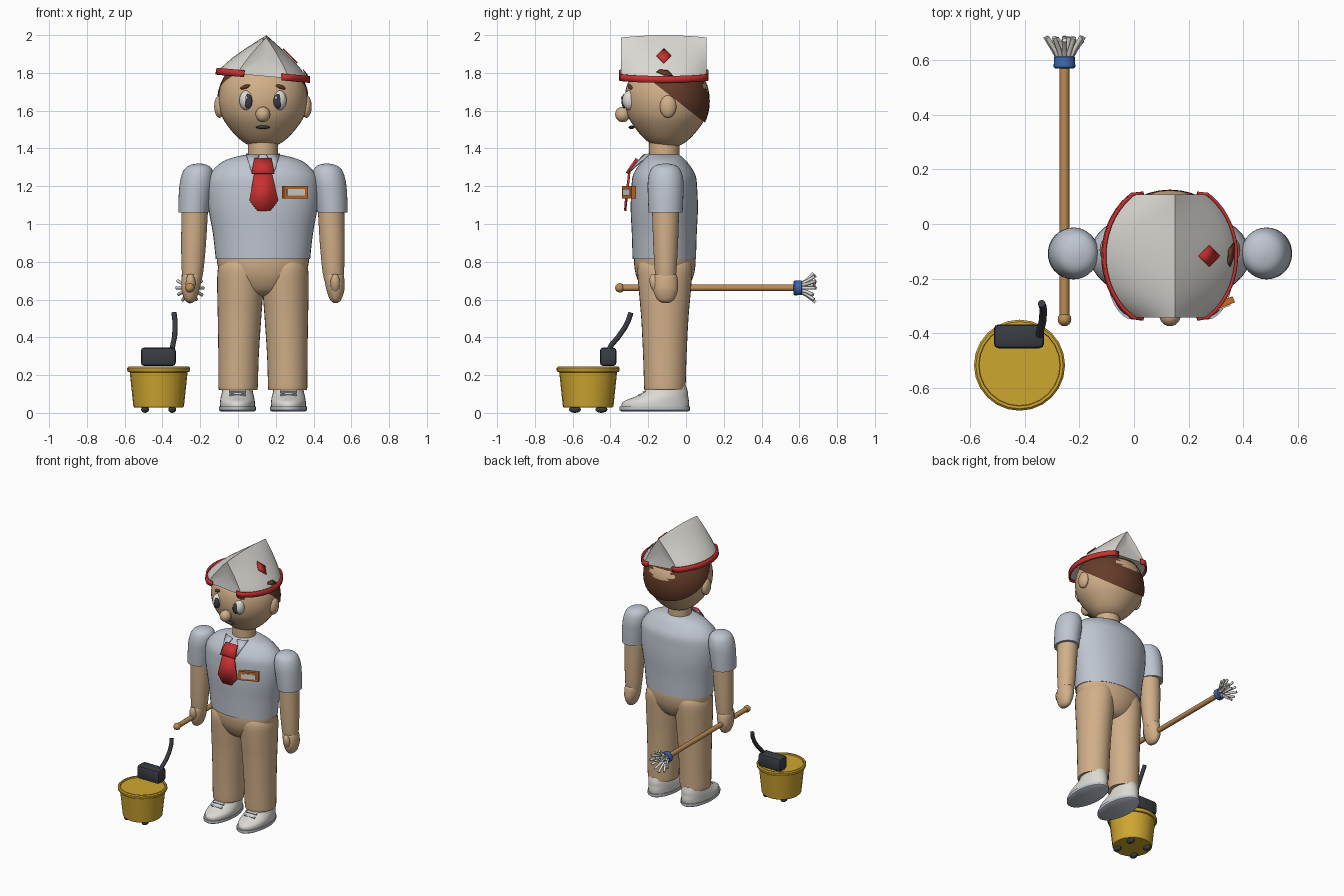
import bpy, bmesh, math, random
from mathutils import Vector

if "Cube" in bpy.data.objects:
    bpy.data.objects.remove(bpy.data.objects["Cube"])

random.seed(4)
CX = 0.132  # centre line of the figure


def mat(name, r, g, b):
    m = bpy.data.materials.new(name)
    m.diffuse_color = (r, g, b, 1)
    m.use_nodes = True
    m.node_tree.nodes["Principled BSDF"].inputs["Base Color"].default_value = m.diffuse_color
    return m


TAN = mat("tan", .64, .43, .25)
SHIRT = mat("shirt_grey", .52, .56, .63)
WHITE = mat("off_white", .72, .70, .66)
RED = mat("red", .58, .03, .03)
BROWN = mat("hair_brown", .13, .045, .022)
YELLOW = mat("yellow", .62, .38, .03)
BLUE = mat("blue", .05, .14, .42)
DARK = mat("charcoal", .04, .046, .056)
WOOD = mat("wood", .50, .26, .09)
ORANGE = mat("orange", .58, .15, .02)


def finish(name, bm, m, angle=40):
    me = bpy.data.meshes.new(name)
    bmesh.ops.recalc_face_normals(bm, faces=bm.faces)
    bm.to_mesh(me)
    bm.free()
    me.materials.append(m)
    me.shade_smooth()
    me.set_sharp_from_angle(angle=math.radians(angle))
    ob = bpy.data.objects.new(name, me)
    bpy.context.collection.objects.link(ob)
    return ob


def loft(name, m, rows, n=32, sub=4, angle=40):
    """Stack ellipses (z, cx, cy, rx, ry), smoothed between rows, with caps."""
    full = []
    for i in range(len(rows) - 1):
        p = [Vector(rows[max(0, min(len(rows) - 1, i + k))]) for k in (-1, 0, 1, 2)]
        for j in range(sub):
            t = j / sub
            full.append(p[1] + .5 * t * ((p[2] - p[0]) + t * (2 * p[0] - 5 * p[1] + 4 * p[2] - p[3]
                        + t * (3 * (p[1] - p[2]) + p[3] - p[0]))))
    full.append(Vector(rows[-1]))
    bm = bmesh.new()
    rings = [[bm.verts.new((x + rx * math.cos(a * math.tau / n), y + ry * math.sin(a * math.tau / n), z))
              for a in range(n)] for z, x, y, rx, ry in full]
    for a, b in zip(rings, rings[1:]):
        for i in range(n):
            bm.faces.new((a[i], a[(i + 1) % n], b[(i + 1) % n], b[i]))
    bm.faces.new(rings[0][::-1])
    bm.faces.new(rings[-1])
    return finish(name, bm, m, angle)


def ball(name, m, loc, size, rot=(0, 0, 0), seg=24):
    bm = bmesh.new()
    bmesh.ops.create_uvsphere(bm, u_segments=seg, v_segments=seg // 2 + 2, radius=1)
    bmesh.ops.scale(bm, vec=size, verts=bm.verts)
    ob = finish(name, bm, m)
    ob.location, ob.rotation_euler = loc, rot
    return ob


def box(name, m, loc, size, rot=(0, 0, 0), bevel=0):
    bm = bmesh.new()
    bmesh.ops.create_cube(bm, size=1)
    bmesh.ops.scale(bm, vec=size, verts=bm.verts)
    if bevel:
        bmesh.ops.bevel(bm, geom=bm.edges[:], offset=bevel, segments=2, affect='EDGES', profile=.5)
    ob = finish(name, bm, m, 30)
    ob.location, ob.rotation_euler = loc, rot
    return ob


def tube(name, m, pts, r):
    cu = bpy.data.curves.new(name, 'CURVE')
    cu.dimensions, cu.bevel_depth, cu.bevel_resolution, cu.use_fill_caps = '3D', r, 3, True
    sp = cu.splines.new('POLY')
    sp.points.add(len(pts) - 1)
    for p, co in zip(sp.points, pts):
        p.co = (*co, 1)
    cu.materials.append(m)
    ob = bpy.data.objects.new(name, cu)
    bpy.context.collection.objects.link(ob)
    return ob


def sheet(name, m, faces, thick=.008):
    """Thin plate made from a few polygons."""
    bm = bmesh.new()
    for f in faces:
        bm.faces.new([bm.verts.new(p) for p in f])
    bmesh.ops.remove_doubles(bm, verts=bm.verts, dist=1e-4)
    ob = finish(name, bm, m, 30)
    mod = ob.modifiers.new("thickness", 'SOLIDIFY')
    mod.thickness, mod.offset = thick, 0
    return ob


# Head, neck and hair
loft("head", TAN, [(z, CX, -.1, r, r * .95) for z, r in (
    (1.405, .03), (1.42, .08), (1.45, .125), (1.5, .172), (1.56, .213), (1.62, .232), (1.68, .235),
    (1.74, .222), (1.8, .185), (1.85, .12), (1.87, .03))], 40, 3)
loft("neck", TAN, [(1.33, CX, -.115, .08, .08), (1.45, CX, -.115, .08, .08)])
bm = bmesh.new()
bmesh.ops.create_uvsphere(bm, u_segments=40, v_segments=24, radius=1)
bmesh.ops.scale(bm, vec=(.243, .226, .245), verts=bm.verts)
bmesh.ops.translate(bm, vec=(CX, -.1, 1.65), verts=bm.verts)
for co, no in (((0, -.18, 1.755), (0, -.225, -.29)), ((0, 0, 1.83), (0, 0, 1))):
    bmesh.ops.bisect_plane(bm, geom=bm.verts[:] + bm.edges[:] + bm.faces[:], plane_co=co,
                           plane_no=no, clear_outer=True)
finish("hair", bm, BROWN)

# Face
ball("nose", TAN, (CX, -.335, 1.58), (.039, .04, .041))
ball("mouth", DARK, (CX, -.288, 1.512), (.037, .016, .009))
for s in (-1, 1):
    ball("ear", TAN, (CX + s * .23, -.095, 1.622), (.028, .044, .06))
    ball("eye_white", WHITE, (CX + s * .089, -.298, 1.655), (.036, .038, .052), (0, 0, s * .2))
    ball("iris", DARK, (CX + s * .078, -.327, 1.65), (.022, .014, .038), (0, 0, s * .15))
    ball("eye_glint", WHITE, (CX + s * .078 - .008, -.340, 1.668), (.006, .004, .008), seg=12)
    ball("eyebrow", BROWN, (CX + s * .094, -.292, 1.725), (.029, .014, .011), (0, s * .3, s * .35))


# Folded cap, tilted to one side
def cap_pt(u, h, side, off=0):
    w = .24 * math.sqrt(1 - (.83 * u) ** 2)
    return (side * (w * (1 - h ** 1.25) + off), u * .226, h * (.217 - .012 * u * u))


def place_cap(ob):
    ob.location, ob.rotation_euler = (CX, -.117, 1.783), (0, math.radians(5), 0)


bm = bmesh.new()
N, H = 16, 8
rows = []
for i in range(N + 1):
    u = 2 * i / N - 1
    rows.append([bm.verts.new(cap_pt(u, j / H, -1)) for j in range(H)] +
                [bm.verts.new(cap_pt(u, j / H, 1)) for j in range(H, -1, -1)])
for a, b in zip(rows, rows[1:]):
    for k in range(2 * H):
        bm.faces.new((a[k], a[k + 1], b[k + 1], b[k]))
for end, row, d in ((-1, rows[0], .02), (1, rows[-1], .02)):  # creased end panels
    crease = bm.verts.new((0, end * (.226 - d), .10))
    for k in range(2 * H):
        bm.faces.new((row[k], row[k + 1], crease))
    bm.faces.new((row[-1], row[0], crease))
bm.faces.new([r[0] for r in rows] + [r[-1] for r in reversed(rows)])
place_cap(finish("cap", bm, WHITE, 35))
for s in (-1, 1):
    line = [cap_pt(2 * i / N - 1, 0, s, .006) for i in range(N + 1)]
    line = [(s * .1, -.232, 0)] + line + [(s * .1, .230, 0)]
    place_cap(sheet("cap_band", RED, [[(a[0], a[1], -.014), (b[0], b[1], -.014), (b[0] * .985, b[1], .022),
              (a[0] * .985, a[1], .022)] for a, b in zip(line, line[1:])], .012))
place_cap(sheet("cap_diamond", RED, [[cap_pt(u, h, 1, .009) for u, h in
          ((-.17, .55), (0, .39), (.17, .55), (0, .71))]], .006))
place_cap(sheet("cap_pin", BROWN, [[cap_pt(u, h, 1, .01) for u, h in
          ((-.17, .19), (.0, .12), (.21, .1), (.1, .22), (-.1, .24))]], .006))

# Shirt
loft("shirt", SHIRT, [(z, CX, -.115, rx, ry) for z, rx, ry in (
    (.815, .25, .168), (.95, .265, .172), (1.08, .288, .178), (1.19, .296, .174), (1.26, .282, .165),
    (1.32, .228, .128), (1.35, .165, .1), (1.367, .09, .08))], 40)
for s in (-1, 1):
    def side(rows):
        return [(z, CX + s * d, -.108, rx, ry) for z, d, rx, ry in rows]
    loft("sleeve", SHIRT, side(((1.06, .368, .08, .09), (1.15, .36, .086, .094), (1.23, .35, .088, .094),
         (1.285, .343, .076, .08), (1.31, .34, .05, .054), (1.32, .338, .012, .014))))
    loft("arm", TAN, side(((.70, .375, .05, .052), (.76, .372, .058, .058), (.9, .367, .066, .066),
         (1.09, .36, .07, .072))))
    loft("hand", TAN, side(((.583, .385, .012, .02), (.60, .385, .03, .045), (.645, .384, .046, .064),
         (.69, .38, .052, .066), (.73, .376, .05, .058), (.745, .375, .03, .035))))
    ball("thumb", TAN, (CX + s * .383, -.165, .685), (.026, .026, .052), (.25, 0, 0))
    # Collar flaps
    sheet("collar", SHIRT, [[(CX + s * .02, -.225, 1.365), (CX + s * .09, -.195, 1.37),
                             (CX + s * .062, -.297, 1.278)]])

# Tie and name badge
sheet("tie_knot", RED, [[(CX - .045, -.26, 1.345), (CX + .045, -.26, 1.345),
                         (CX + .06, -.312, 1.268), (CX - .06, -.312, 1.268)]], .016)
sheet("tie", RED, [[(CX - .045, -.3, 1.275), (CX + .045, -.3, 1.275), (CX + .082, -.318, 1.125),
                    (CX + .04, -.322, 1.07), (CX - .03, -.322, 1.07), (CX - .072, -.318, 1.125)]], .012)
A = math.radians(22)
box("badge", ORANGE, (.302, -.302, 1.168), (.138, .024, .066), (0, 0, A))
box("badge_plate", WHITE, (.302 + .0135 * math.sin(A), -.302 - .0135 * math.cos(A), 1.168),
    (.1, .006, .036), (0, 0, A))

# Trousers and shoes
loft("hips", TAN, [(z, CX, -.112, rx, ry) for z, rx, ry in (
    (.617, .03, .03), (.63, .1, .085), (.66, .16, .12), (.72, .215, .15), (.78, .24, .162), (.83, .245, .162))], 40)
for s in (-1, 1):
    loft("leg", TAN, [(z, CX + s * d, -.112, rx, ry) for z, d, rx, ry in (
        (.125, .131, .101, .107), (.14, .131, .104, .11), (.3, .129, .107, .115), (.5, .124, .115, .125),
        (.65, .12, .122, .138), (.76, .117, .122, .145), (.81, .115, .1, .13))])
    X = CX + s * .135
    loft("sole", SHIRT, [(.008, X, -.165, .088, .178), (.014, X, -.165, .098, .186),
                         (.034, X, -.165, .098, .186)], 32, 1)
    loft("shoe", WHITE, [(.034, X, -.163, .092, .178), (.06, X, -.158, .092, .174),
         (.085, X, -.13, .088, .142), (.11, X, -.108, .082, .118), (.145, X, -.1, .078, .1)])
    for y, z in ((-.245, .096), (-.222, .113)):
        box("shoe_lace", SHIRT, (X, y, z), (.085, .014, .008), (.5, 0, 0))

# Mop held along the depth axis
MX, MZ = -.255, .662
tube("mop_handle", WOOD, [(MX, -.35, MZ), (MX, .59, MZ)], .018)
ball("mop_knob", WOOD, (MX, -.35, MZ), (.025, .025, .025), seg=16)
collar = loft("mop_collar", BLUE, [(-.024, 0, 0, .032, .032), (-.018, 0, 0, .038, .038),
              (.018, 0, 0, .04, .04), (.024, 0, 0, .034, .034)], 20, 1)
collar.location, collar.rotation_euler = (MX, .594, MZ), (math.pi / 2, 0, 0)
for i in range(18):
    a, k = i * math.tau / 12, 1 if i < 12 else .45
    r, e = .078 * k * random.uniform(.88, 1), .69 - random.uniform(0, .02)
    c, d = math.cos(a), math.sin(a)
    tube("mop_strand", WHITE, [(MX + c * q, y, MZ + d * q) for q, y in
         ((.022 * k, .605), (.04 * k, .638), (r, e))], .0085)

# Bucket with wringer and casters
BX, BY = -.42, -.518
loft("bucket", YELLOW, [(z, BX, BY, r, r) for z, r in (
    (.028, .128), (.035, .134), (.215, .153), (.217, .162), (.226, .167), (.238, .167), (.245, .16),
    (.245, .15), (.236, .148))], 24, 1, 30)
for dx in (-1, 1):
    for dy in (-1, 1):
        ball("caster", DARK, (BX + dx * .072, BY + dy * .07, .018), (.021, .032, .018), seg=12)
box("wringer", DARK, (-.422, -.412, .297), (.185, .088, .098), bevel=.018)
tube("wringer_handle", DARK, [(-.348, -.41, .33), (-.345, -.395, .36), (-.336, -.36, .40),
     (-.333, -.325, .45), (-.334, -.305, .49), (-.339, -.292, .53)], .014)
